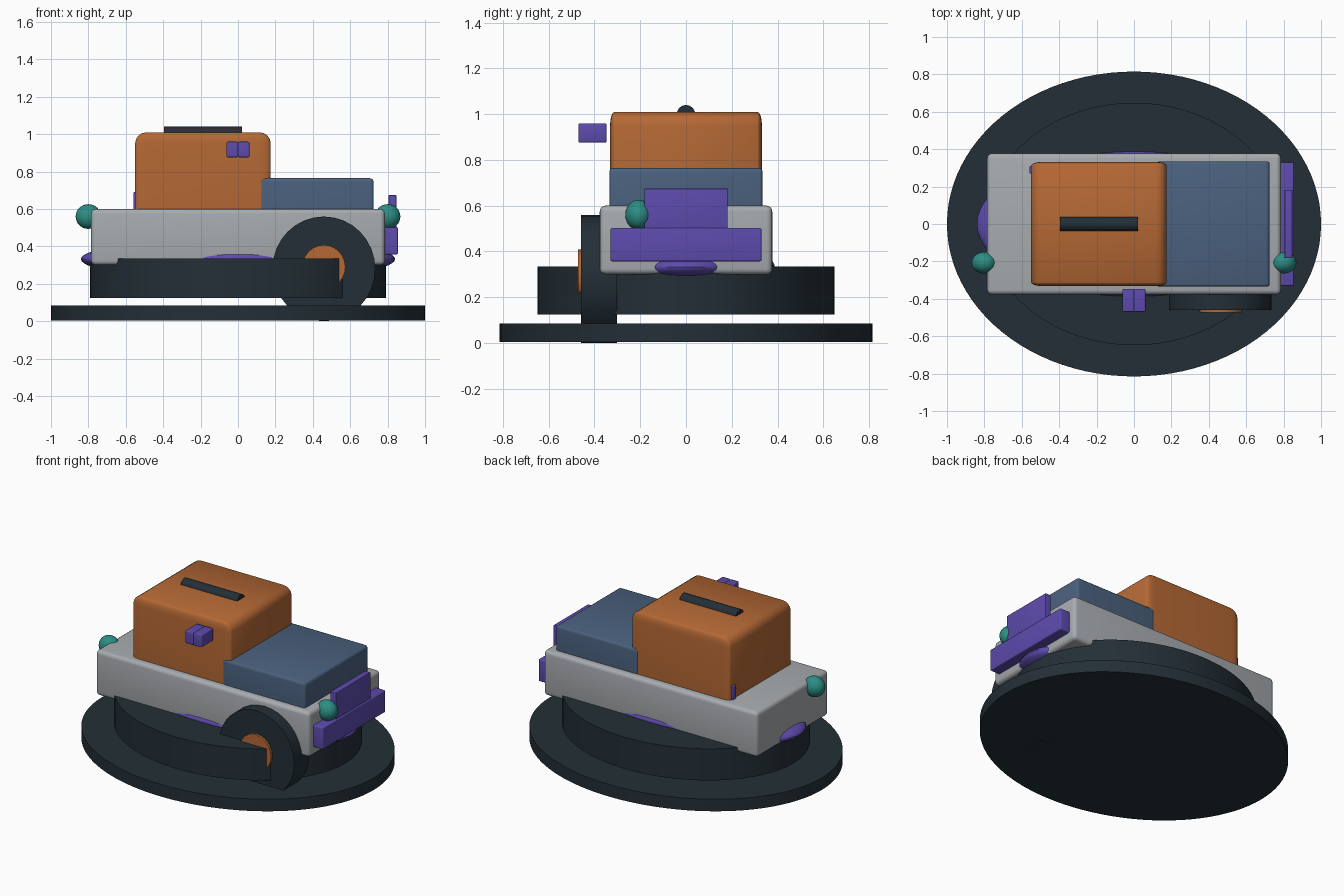
import bpy, bmesh, math
from mathutils import Matrix, Vector

cube = bpy.data.objects.get("Cube")
if cube:
    bpy.data.objects.remove(cube, do_unlink=True)


def material(name, r, g, b):
    m = bpy.data.materials.new(name)
    m.use_nodes = True
    m.diffuse_color = (r, g, b, 1)
    m.node_tree.nodes["Principled BSDF"].inputs["Base Color"].default_value = (r, g, b, 1)
    return m


DARK = material("dark slate", .017, .028, .037)
GREY = material("light grey", .39, .41, .43)
ORANGE = material("burnt orange", .46, .14, .035)
BLUE = material("steel blue", .07, .12, .21)
PURPLE = material("violet", .11, .07, .42)
TEAL = material("teal", .025, .27, .23)


def finish(name, bm, mat):
    mesh = bpy.data.meshes.new(name)
    bmesh.ops.recalc_face_normals(bm, faces=bm.faces)
    bm.to_mesh(mesh)
    bm.free()
    mesh.materials.append(mat)
    ob = bpy.data.objects.new(name, mesh)
    bpy.context.collection.objects.link(ob)
    bpy.ops.object.select_all(action='DESELECT')
    ob.select_set(True)
    bpy.context.view_layer.objects.active = ob
    bpy.ops.object.shade_smooth_by_angle(angle=math.radians(35))
    return ob


def box(name, low, high, mat, bevel=(.008, .008, .008)):
    """Box between two corners, with a separate bevel width per axis."""
    low, high, bevel = Vector(low), Vector(high), Vector(bevel)
    bm = bmesh.new()
    bmesh.ops.create_cube(bm, size=1)
    size = high - low
    bmesh.ops.scale(bm, vec=[s / b for s, b in zip(size, bevel)], verts=bm.verts)
    bmesh.ops.bevel(bm, geom=bm.edges[:], offset=1, segments=4, profile=.5, affect='EDGES')
    bmesh.ops.scale(bm, vec=bevel, verts=bm.verts)
    bmesh.ops.translate(bm, vec=(low + high) / 2, verts=bm.verts)
    return finish(name, bm, mat)


def cylinder(name, centre, radii, depth, mat, axis='Z', sides=64):
    bm = bmesh.new()
    bmesh.ops.create_cone(bm, cap_ends=True, segments=sides, radius1=1, radius2=1, depth=depth)
    bmesh.ops.scale(bm, vec=(*radii, 1), verts=bm.verts)
    if axis != 'Z':
        turn = Matrix.Rotation(math.pi / 2, 3, 'Y' if axis == 'X' else 'X')
        bmesh.ops.rotate(bm, matrix=turn, verts=bm.verts)
    bmesh.ops.translate(bm, vec=centre, verts=bm.verts)
    return finish(name, bm, mat)


def ellipsoid(name, centre, radii, mat, rings=16):
    bm = bmesh.new()
    bmesh.ops.create_uvsphere(bm, u_segments=rings * 2, v_segments=rings, radius=1)
    bmesh.ops.scale(bm, vec=radii, verts=bm.verts)
    bmesh.ops.translate(bm, vec=centre, verts=bm.verts)
    return finish(name, bm, mat)


# Oval base and the raised oval skirt
cylinder("base_plate", (0, 0, .045), (1, .815), .08, DARK, sides=96)
cylinder("skirt", (0, 0, .23), (.79, .648), .21, DARK, sides=96)

# Body, cabin and hood
box("body", (-.785, -.377, .3), (.785, .377, .6), GREY, (.025, .025, .025))
box("cabin", (-.55, -.332, .5), (.175, .332, 1.01), ORANGE, (.06, .02, .06))
box("hood", (.12, -.335, .5), (.725, .335, .765), BLUE, (.02, .012, .02))
cylinder("roof_bar", (-.187, 0, 1.0), (.04, .04), .415, DARK, axis='X', sides=24)

# Flattened belly bulging through the body sides
ellipsoid("belly", (0, 0, .332), (.84, .388, .112), PURPLE, rings=32)

# Bumper, grille and rear peg
box("bumper", (.78, -.33, .357), (.855, .33, .503), PURPLE)
box("grille", (.805, -.182, .49), (.847, .182, .675), PURPLE, (.004, .004, .004))
box("rear_peg", (-.56, .27, .58), (-.5, .31, .69), PURPLE, (.005, .01, .005))

# Paired side pods beside the cabin, and lamps at both ends
for side, label in ((-1, "right"), (1, "left")):
    x = side * .03
    box("side_pod_" + label, (x - .031, -.47, .876), (x + .031, -.347, .96), PURPLE, (.01, .006, .006))
    ellipsoid("lamp_" + label, (side * .8, -.207, .56), (.068, .058, .066), TEAL)

# Single front wheel with hub
cylinder("wheel", (.459, -.38, .28), (.275, .28), .157, DARK, axis='Y', sides=32)
cylinder("wheel_hub", (.459, -.42, .29), (.115, .118), .106, ORANGE, axis='Y', sides=24)
